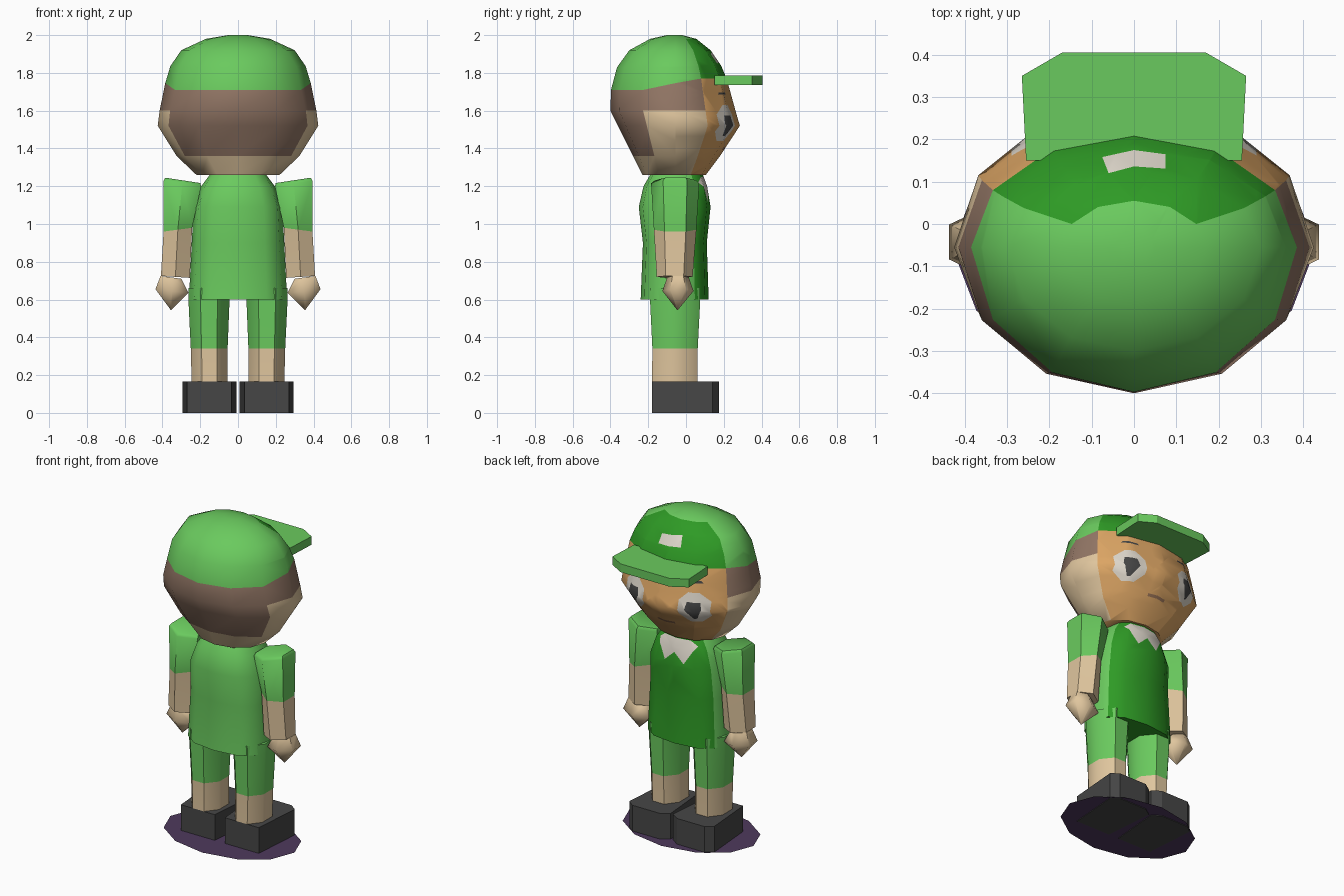
import bpy, bmesh, math
from mathutils import Vector

if "Cube" in bpy.data.objects:
    bpy.data.objects.remove(bpy.data.objects["Cube"])


def material(name, r, g, b):
    m = bpy.data.materials.new(name)
    m.diffuse_color = [((c / 255 + 0.055) / 1.055) ** 2.4 for c in (r, g, b)] + [1]
    m.use_nodes = True
    m.node_tree.nodes["Principled BSDF"].inputs["Base Color"].default_value = m.diffuse_color
    return m


MATS = [material(*a) for a in (
    ("light green", 106, 202, 94), ("dark green", 46, 154, 37), ("skin", 224, 198, 158),
    ("face tan", 220, 165, 100), ("hair brown", 146, 118, 101), ("charcoal", 70, 70, 70),
    ("shadow purple", 78, 57, 93), ("off white", 222, 215, 203), ("mouth brown", 150, 112, 84))]
GREEN, DARK, SKIN, FACE, HAIR, CHAR, PURPLE, WHITE, MOUTH = range(9)


def loft(rings, rule):
    """Skin a stack of point rings; rule(band, column) gives the colour."""
    bm = bmesh.new()
    rows = [[bm.verts.new(p) for p in r] for r in rings]
    n = len(rows[0])
    for b in range(len(rows) - 1):
        for j in range(n):
            k = (j + 1) % n
            f = bm.faces.new((rows[b][j], rows[b][k], rows[b + 1][k], rows[b + 1][j]))
            f.material_index = rule(b, j)
    bm.faces.new(rows[0][::-1]).material_index = rule(0, 1)
    bm.faces.new(rows[-1]).material_index = rule(len(rows) - 2, 1)
    bmesh.ops.recalc_face_normals(bm, faces=bm.faces)
    return bm


def paint(bm, poly, mat):
    """Cut a convex x-z polygon (counter-clockwise) into the +y faces and colour it."""
    bm.normal_update()
    faces = [f for f in bm.faces if f.normal.y > 0.1 and f.calc_center_median().y > 0]
    for (ax, az), (bx, bz) in zip(poly, poly[1:] + poly[:1]):
        co, no = Vector((ax, 0, az)), Vector((az - bz, 0, bx - ax)).normalized()
        edges = list({e for f in faces for e in f.edges})
        verts = list({v for f in faces for v in f.verts})
        res = bmesh.ops.bisect_plane(bm, geom=verts + edges + faces, dist=1e-5,
                                     plane_co=co, plane_no=no)
        faces = [g for g in res["geom"] if isinstance(g, bmesh.types.BMFace)
                 and (g.calc_center_median() - co).dot(no) > 0]
    for f in faces:
        f.material_index = mat


def paint_pair(bm, poly, mat):
    paint(bm, poly, mat)
    paint(bm, [(-x, z) for x, z in reversed(poly)], mat)


def finish(bm, name, angle=45):
    me = bpy.data.meshes.new(name)
    bm.to_mesh(me)
    bm.free()
    for m in MATS:
        me.materials.append(m)
    for p in me.polygons:
        p.use_smooth = True
    me.set_sharp_from_angle(angle=math.radians(angle))
    ob = bpy.data.objects.new(name, me)
    bpy.context.collection.objects.link(ob)
    return ob


def body_ring(zb, zf, rx, yb, yf, power=1.0, yc=-0.055):
    """12-sided oval with separate front and back depth and rim height."""
    pts = []
    for j in range(12):
        a = math.tau * j / 12
        c, s = round(math.cos(a), 6), round(math.sin(a), 6)
        x = math.copysign(abs(c) ** power, c) * rx
        y = math.copysign(abs(s) ** power, s)
        t = min(1, max(0, s * 1.2 + 0.6))
        pts.append((x, yc + y * (yf - yc if y > 0 else yc - yb), zb + (zf - zb) * t))
    return pts


def limb_ring(n, s, x0, x1, y0, y1, z0, z1):
    """n-sided ring filling a box; z0 is the inner and z1 the outer height."""
    u = [(math.cos(math.tau * (j + 0.5) / n), math.sin(math.tau * (j + 0.5) / n)) for j in range(n)]
    mx, my = max(p[0] for p in u), max(p[1] for p in u)
    out = []
    for c, d in u:
        tx, ty = (c / mx + 1) / 2, (d / my + 1) / 2
        out.append((s * (x0 + (x1 - x0) * tx), y0 + (y1 - y0) * ty, z0 + (z1 - z0) * tx))
    return out


def slab(pts, z0, z1, mat):
    return loft([[(x, y, z) for x, y in pts] for z in (z0, z1)], lambda b, j: mat)


# head with cap, hair and face
FRONT, SIDE = (1, 2, 3, 4), (0, 5, 6, 11)


def head_rule(b, j):
    if b >= 4:
        return DARK if j in FRONT and b < 7 else GREEN
    if j in FRONT:
        return FACE
    if j in SIDE:
        return HAIR if b == 3 else SKIN
    return HAIR if b >= 1 else SKIN


head = loft([body_ring(*r) for r in (
    (1.26, 1.26, .22, -.23, .105), (1.36, 1.36, .325, -.28, .18),
    (1.52, 1.52, .425, -.36, .285), (1.60, 1.60, .415, -.40, .262),
    (1.71, 1.77, .385, -.397, .215), (1.83, 1.84, .358, -.365, .185),
    (1.92, 1.92, .30, -.30, .13), (1.98, 1.98, .17, -.19, .055),
    (2.0, 2.0, .05, -.10, -.02))], head_rule)

# eyes, pupils, brows, mouth and cap badge
paint_pair(head, [(.12, 1.49), (.17, 1.44), (.23, 1.44), (.29, 1.49),
                  (.29, 1.58), (.23, 1.63), (.17, 1.63), (.12, 1.58)], WHITE)
paint_pair(head, [(.16, 1.53), (.20, 1.465), (.215, 1.465), (.25, 1.53),
                  (.24, 1.575), (.17, 1.575)], CHAR)
paint_pair(head, [(.14, 1.685), (.24, 1.685), (.23, 1.697), (.15, 1.697)], CHAR)
paint(head, [(-.06, 1.392), (.06, 1.392), (.06, 1.407), (-.06, 1.407)], MOUTH)
paint(head, [(-.075, 1.86), (.075, 1.85), (.075, 1.90), (-.06, 1.92)], WHITE)
finish(head, "head", 50)

# cap brim
finish(slab([(.255, .15), (.265, .35), (.17, .405), (-.17, .405), (-.265, .35), (-.255, .15)],
            1.735, 1.787, GREEN), "cap_brim", 30)

# shirt with collar points
torso = loft([body_ring(z, z, rx, yb, yf, 0.78) for z, rx, yb, yf in (
    (.60, .26, -.24, .12), (.90, .245, -.228, .11), (1.09, .235, -.25, .13),
    (1.20, .195, -.225, .112), (1.26, .15, -.19, .09))],
    lambda b, j: DARK if j in FRONT else GREEN)
paint_pair(torso, [(0, 1.17), (.065, 1.11), (.13, 1.22), (.09, 1.25), (0, 1.25)], WHITE)
finish(torso, "shirt", 50)

for s, side in ((1, "right"), (-1, "left")):
    # sleeve and forearm
    arm = [limb_ring(6, s, *r) for r in (
        (.255, .408, -.155, .035, .715, .725), (.243, .394, -.17, .055, .98, .96),
        (.195, .394, -.185, .07, 1.20, 1.23), (.20, .385, -.165, .055, 1.217, 1.245))]
    finish(loft(arm, lambda b, j: GREEN if b else SKIN), side + "_arm", 50)
    # pointed hand
    hand = [limb_ring(6, s, *r) for r in (
        (.352, .356, -.047, -.043, .545, .545), (.262, .437, -.125, .04, .635, .655),
        (.30, .41, -.10, .015, .71, .725))]
    finish(loft(hand, lambda b, j: SKIN), side + "_hand", 60)
    # leg with shorts
    leg = [limb_ring(8, s, *r) for r in (
        (.055, .245, -.18, .06, .15, .15), (.055, .25, -.178, .062, .34, .34),
        (.045, .262, -.19, .075, .59, .59), (.04, .262, -.19, .075, .66, .66))]
    finish(loft(leg, lambda b, j: GREEN if b else SKIN), side + "_leg", 50)
    # shoe
    finish(slab([(s * x, y) for x, y in (
        (.035, -.18), (.27, -.18), (.295, .14), (.25, .175), (.06, .175), (.008, .14))],
        0, .165, CHAR), side + "_shoe", 30)

# flat ground disc under the shoes
disc = bmesh.new()
f = disc.faces.new([disc.verts.new((x, y, .004)) for x, y, _ in body_ring(0, 0, .43, -.355, .245)])
f.material_index = PURPLE
finish(disc, "ground_disc")
